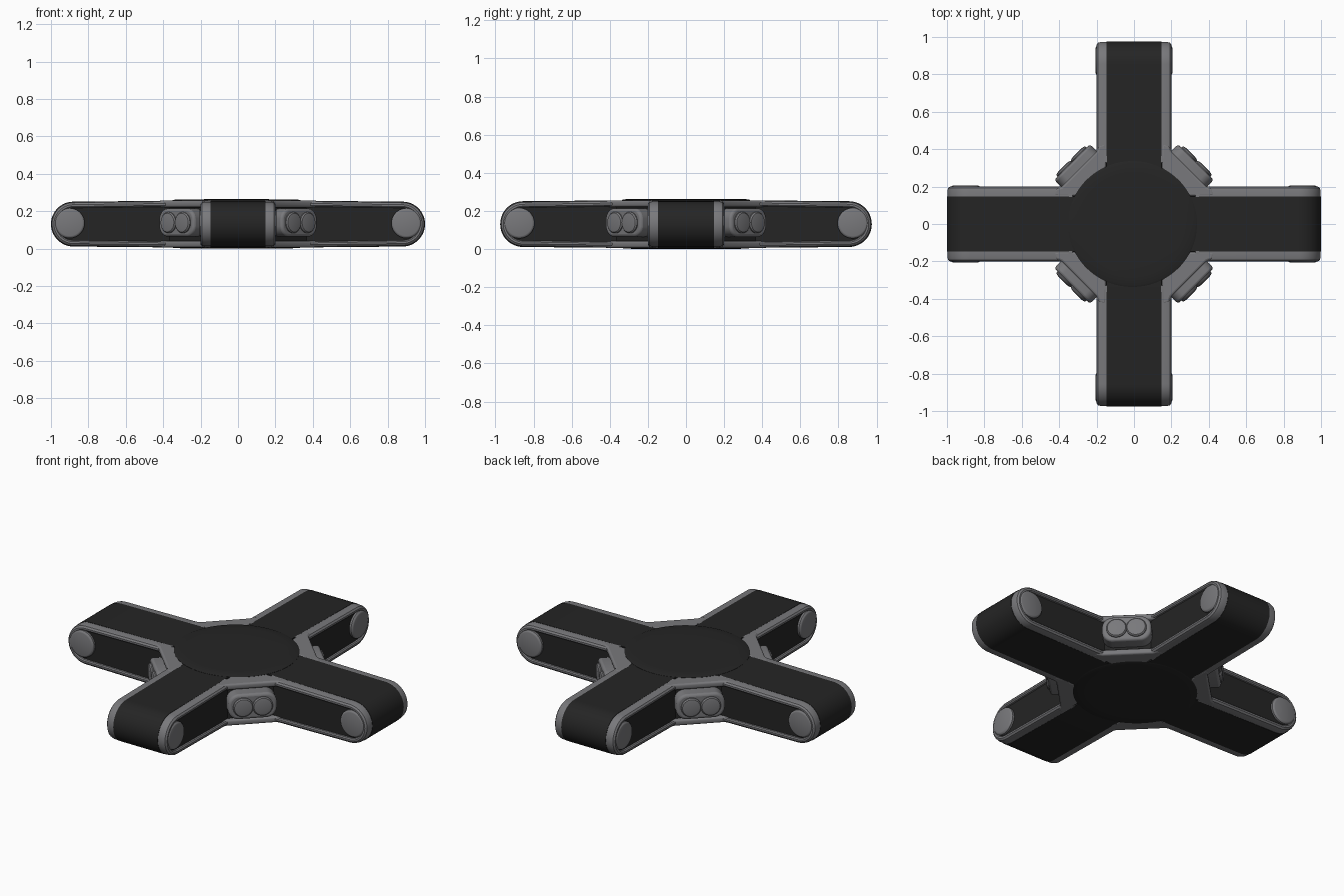
import bpy, bmesh, math
from mathutils import Matrix, Vector

if "Cube" in bpy.data.objects:
    bpy.data.objects.remove(bpy.data.objects["Cube"])


def material(name, rgb):
    m = bpy.data.materials.new(name)
    m.diffuse_color = (*rgb, 1)
    m.use_nodes = True
    m.node_tree.nodes["Principled BSDF"].inputs["Base Color"].default_value = m.diffuse_color
    return m


BLACK = material("matte black", (0.018, 0.018, 0.018))
GREY = material("warm grey", (0.19, 0.19, 0.2))
ZC = 0.131  # mid height of the body


def finish(name, bm, mat, matrix=Matrix(), bevel=0, angle=35):
    bmesh.ops.recalc_face_normals(bm, faces=bm.faces)
    me = bpy.data.meshes.new(name)
    bm.to_mesh(me)
    bm.free()
    me.transform(matrix)
    me.materials.append(mat)
    ob = bpy.data.objects.new(name, me)
    bpy.context.collection.objects.link(ob)
    if bevel:
        b = ob.modifiers.new("rounding", 'BEVEL')
        b.width, b.segments, b.limit_method = bevel, 3, 'ANGLE'
    bpy.ops.object.select_all(action='DESELECT')
    ob.select_set(True)
    bpy.context.view_layer.objects.active = ob
    bpy.ops.object.shade_smooth_by_angle(angle=math.radians(angle))
    return ob


def loft(rows, close_rows=False, cap=False):
    """Skin rows of points; each row is a closed ring."""
    bm = bmesh.new()
    vr = [[bm.verts.new(p) for p in r] for r in rows]
    n = len(vr[0])
    for i in range(len(vr) if close_rows else len(vr) - 1):
        a, b = vr[i], vr[(i + 1) % len(vr)]
        for j in range(n):
            k = (j + 1) % n
            bm.faces.new((a[j], a[k], b[k], b[j]))
    if cap:
        bm.faces.new(vr[0])
        bm.faces.new(vr[-1])
    return bm


def prism(plan, z0, z1):
    return loft([[(x, y, z) for x, y in plan] for z in (z0, z1)], cap=True)


def arm_outline(length, d, start=0.1, steps=24):
    """Side outline of an arm (distance, height), shrunk by d."""
    r, s = 0.12 - d, length - 0.12
    pts = [(start, 0.127 - d)]
    for i in range(steps + 1):
        a = math.pi / 2 - math.pi * i / steps
        pts.append((s + r * math.cos(a), r * math.sin(a)))
    return pts + [(start, -0.127 + d)]


def arm_slab(length, d, half):
    return loft([[(s, w, z) for s, z in arm_outline(length, d)] for w in (-half, half)], cap=True)


def turned(profile, n=64, sx=1, sy=1):
    """Lathe of (radius, height) points around z."""
    rows = [[(r * sx * math.cos(2 * math.pi * i / n), r * sy * math.sin(2 * math.pi * i / n), z)
             for i in range(n)] for r, z in profile]
    return loft(rows, cap=True)


# four arms: belt, recessed side walls, rims and round end caps
RIM = [(0.145, 0.002), (0.178, 0.002), (0.192, 0.006), (0.2, 0.016),
       (0.2, 0.026), (0.194, 0.032), (0.18, 0.034), (0.145, 0.034)]
for k, side in enumerate(("right", "back", "left", "front")):
    L = 1.0 if k % 2 == 0 else 0.975
    place = Matrix.Translation((0, 0, ZC)) @ Matrix.Rotation(k * math.pi / 2, 4, 'Z')
    finish(side + "_belt", arm_slab(L, 0, 0.148), BLACK, place)
    finish(side + "_arm_wall", arm_slab(L, 0.02, 0.185), BLACK, place)
    for sgn, tag in ((1, "a"), (-1, "b")):
        lines = [[(s, sgn * w, z) for s, z in arm_outline(L, d, 0.33)] for w, d in RIM]
        finish(f"{side}_rim_{tag}", loft(list(zip(*lines)), cap=True), GREY, place)
        cap = turned([(0.08, 0.17), (0.08, 0.196), (0.074, 0.203), (0.068, 0.205)], 40)
        turn = Matrix.Translation((L - 0.1, 0, 0.005)) @ Matrix.Rotation(-sgn * math.pi / 2, 4, 'X')
        finish(f"{side}_end_cap_{tag}", cap, GREY, place @ turn)

# four corners between the arms: wall, top and bottom plates, button pod
WALL = [(0.1, 0.1), (0.385, 0.1), (0.385, 0.165), (0.165, 0.385), (0.1, 0.385)]
PLATE = [(0.15, 0.15), (0.43, 0.15), (0.42, 0.188), (0.39, 0.196),
         (0.196, 0.39), (0.188, 0.42), (0.15, 0.43)]
for k, corner in enumerate(("back_right", "back_left", "front_left", "front_right")):
    spin = Matrix.Translation((0, 0, ZC)) @ Matrix.Rotation(k * math.pi / 2, 4, 'Z')
    finish(corner + "_wall", prism(WALL, -0.1, 0.1), BLACK, spin)
    finish(corner + "_top_plate", prism(PLATE, 0.09, 0.125), GREY, spin, 0.01)
    finish(corner + "_bottom_plate", prism(PLATE, -0.125, -0.09), GREY, spin, 0.01)

    # pod faces outward along the diagonal: local x = sideways, y = up, z = outward
    face = spin @ Matrix.Rotation(math.pi / 4, 4, 'Z') @ Matrix((
        (0, 0, 1, 0), (1, 0, 0, 0), (0, 1, 0, 0.008), (0, 0, 0, 1)))
    plan = []
    for i in range(32):  # rounded rectangle
        a = 2 * math.pi * (i + 0.5) / 32
        c, s = math.cos(a), math.sin(a)
        plan.append((math.copysign(0.075, c) + 0.06 * c, math.copysign(0.015, s) + 0.06 * s))
    finish(corner + "_pod", prism(plan, 0.36, 0.468), GREY, face, 0.014)
    for sgn, tag in ((-1, "a"), (1, "b")):
        button = turned([(0.056, 0.45), (0.056, 0.474), (0.05, 0.481), (0.035, 0.484)], 32)
        finish(f"{corner}_button_{tag}", button, GREY,
               face @ Matrix.Translation((sgn * 0.054, 0, 0)))

# central hub disc, slightly domed above and below
half = [(0.15, 0.133), (0.28, 0.132), (0.335, 0.130), (0.345, 0.126)]
hub = half + [(r, -z + 0.002) for r, z in reversed(half)]
finish("hub_disc", turned(hub, 96, 1, 0.975), BLACK, Matrix.Translation((-0.008, 0, ZC)))
